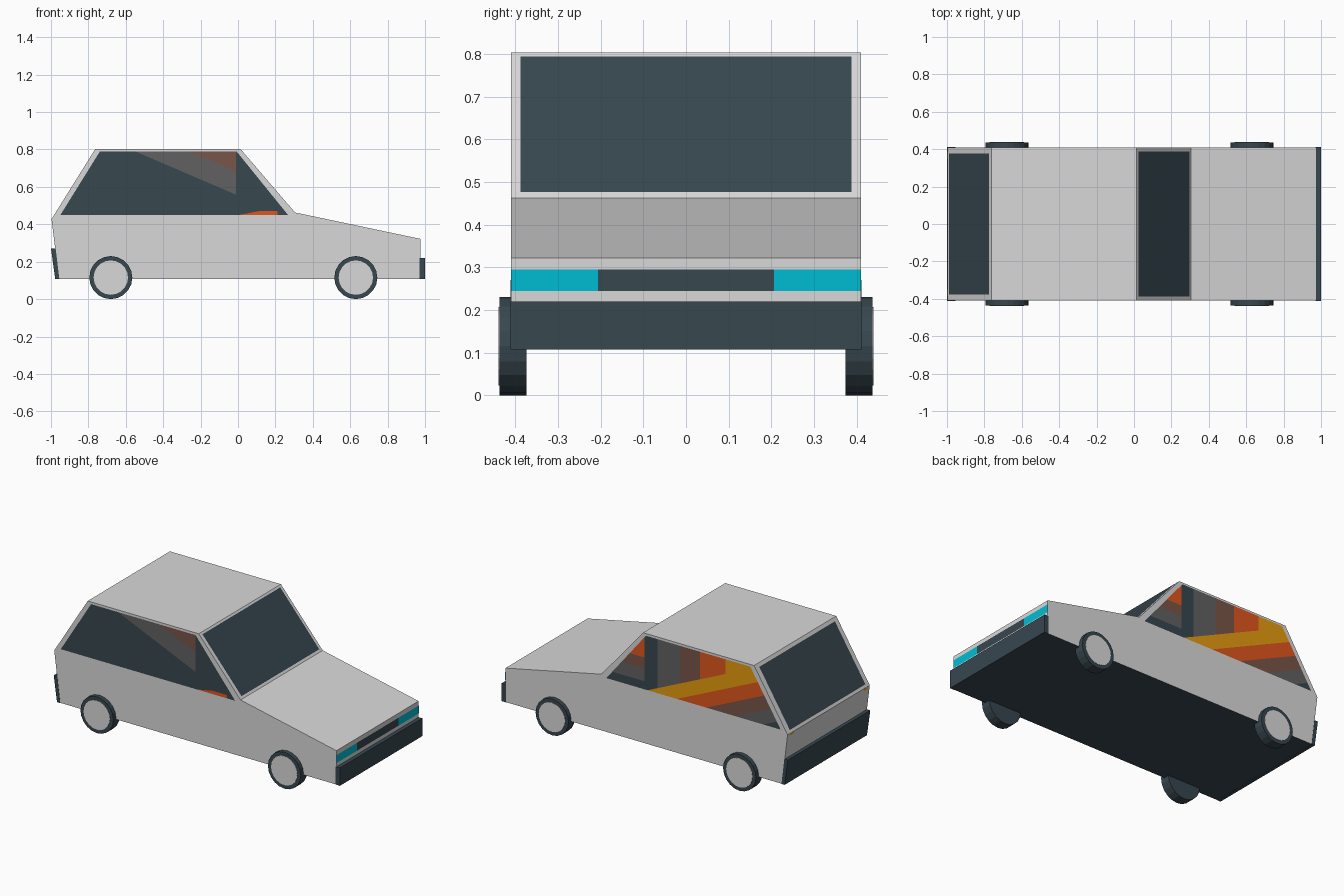
import bpy, bmesh, math
from mathutils import Vector, Matrix

if "Cube" in bpy.data.objects:
    bpy.data.objects.remove(bpy.data.objects["Cube"])


def material(name, hexcode):
    lin = []
    for i in (0, 2, 4):
        c = int(hexcode[i:i + 2], 16) / 255
        lin.append(c / 12.92 if c <= 0.04045 else ((c + 0.055) / 1.055) ** 2.4)
    m = bpy.data.materials.new(name)
    m.diffuse_color = (*lin, 1)
    m.use_nodes = True
    m.node_tree.nodes["Principled BSDF"].inputs["Base Color"].default_value = m.diffuse_color
    return m


PAINT = material("light grey paint", "D9D9D9")
DARK = material("dark slate", "37474F")
CYAN = material("cyan", "00BCD4")
YELLOW = material("amber", "EA9E10")
ORANGE = material("burnt orange", "E0561E")
BROWN = material("brown", "795548")
GREY = material("warm grey", "616161")


def finish(bm, name, mats):
    me = bpy.data.meshes.new(name)
    bm.to_mesh(me)
    bm.free()
    for m in mats:
        me.materials.append(m)
    ob = bpy.data.objects.new(name, me)
    bpy.context.collection.objects.link(ob)
    return ob


def prism(name, profile, half, mats, rule=None):
    """Extrude an x-z profile across the width of the car."""
    bm = bmesh.new()
    f = bm.faces.new([bm.verts.new((x, -half, z)) for x, z in profile])
    ext = bmesh.ops.extrude_face_region(bm, geom=[f])
    bmesh.ops.translate(bm, vec=(0, 2 * half, 0),
                        verts=[v for v in ext["geom"] if isinstance(v, bmesh.types.BMVert)])
    bmesh.ops.recalc_face_normals(bm, faces=bm.faces[:])
    if rule:
        for f in bm.faces:
            f.material_index = rule(f)
    return finish(bm, name, mats)


def panel(name, points, outward, mats, cuts=(), rule=None):
    """Flat painted panel, cut along planes and coloured by a rule."""
    bm = bmesh.new()
    f = bm.faces.new([bm.verts.new(p) for p in points])
    f.normal_update()
    if f.normal.dot(Vector(outward)) < 0:
        f.normal_flip()
    for co, no in cuts:
        bmesh.ops.bisect_plane(bm, geom=bm.verts[:] + bm.edges[:] + bm.faces[:],
                               plane_co=co, plane_no=no)
    if rule:
        for f in bm.faces:
            c = f.calc_center_median()
            f.material_index = mats.index(rule(c.x, c.z))
    return finish(bm, name, mats)


# Body shell with dark underside
W = 0.41
REAR_LOW, REAR_TOP = (-0.957, 0.108), (-0.997, 0.428)
ROOF_REAR, ROOF_FRONT = (-0.763, 0.803), (0.013, 0.803)
SCREEN_LOW = (0.305, 0.463)
prism("body", [REAR_LOW, REAR_TOP, ROOF_REAR, ROOF_FRONT, SCREEN_LOW,
               (0.975, 0.322), (0.975, 0.108)], W, [PAINT, DARK],
      lambda f: 1 if f.normal.z < -0.9 else 0)

# Bumpers
prism("front_bumper", [(0.97, 0.107), (1.0, 0.107), (1.0, 0.22), (0.97, 0.22)], W + 0.001, [DARK])
prism("rear_bumper", [(-0.955, 0.107), (-0.977, 0.107), (-1.0, 0.27), (-0.975, 0.27)], W + 0.001, [DARK])


# Front and rear glass on the sloping faces
def glass(name, low, top, t0, t1, half):
    a, b = Vector((low[0], 0, low[1])), Vector((top[0], 0, top[1]))
    d = b - a
    n = Vector((-d.z, 0, d.x)).normalized()
    if n.z < 0:
        n = -n
    p, q, w = a + d * t0 + n * 0.002, a + d * t1 + n * 0.002, Vector((0, half, 0))
    panel(name, [p - w, p + w, q + w, q - w], n, [DARK])


glass("windscreen", SCREEN_LOW, ROOF_FRONT, 0.035, 0.97, 0.388)
glass("rear_window", REAR_TOP, ROOF_REAR, 0.04, 0.95, 0.377)

# Side windows with painted bands
LOW = 0.449
OUTLINE = [(-0.95, LOW), (0.268, LOW), (-0.008, 0.79), (-0.738, 0.79)]


def striped(x, z):
    d = x + (z - LOW) / 0.456
    if d < -0.02:
        steps = [(-0.83, DARK), (-0.63, GREY), (-0.43, BROWN), (-0.225, ORANGE), (1, YELLOW)]
        return next(m for lim, m in steps if d < lim)
    if x < 0:
        steps = [(-0.565, YELLOW), (-0.385, ORANGE), (-0.25, BROWN), (-0.09, GREY), (1, DARK)]
        return next(m for lim, m in steps if x < lim)
    steps = [(0.5, DARK), (0.58, GREY), (0.65, BROWN), (1, ORANGE)]
    return next(m for lim, m in steps if z < lim)


def mostly_dark(x, z):
    f = x + (z - 0.79) / 0.43
    if x < -0.01 and f > -0.26:
        return BROWN
    if x < -0.01 and f > -0.55:
        return GREY
    if 0 < x < 0.21 and z < 0.47 and z - LOW < 0.19 * x:
        return ORANGE
    return DARK


BANDS = [DARK, GREY, BROWN, ORANGE, YELLOW]
diag = [((d, 0, LOW), (0.456, 0, 1)) for d in (-0.83, -0.63, -0.43, -0.225, -0.02)]
vert = [((x, 0, 0), (1, 0, 0)) for x in (-0.565, -0.385, -0.25, -0.09, 0)]
horiz = [((0, 0, z), (0, 0, 1)) for z in (0.5, 0.58, 0.65)]
panel("left_side_window", [(x, W + 0.002, z) for x, z in OUTLINE], (0, 1, 0),
      BANDS, diag + vert + horiz, striped)

cuts = [((f, 0, 0.79), (0.43, 0, 1)) for f in (-0.26, -0.55)]
cuts += [((x, 0, 0), (1, 0, 0)) for x in (-0.01, 0, 0.21)]
cuts += [((0, 0, 0.47), (0, 0, 1)), ((0, 0, LOW), (-0.19, 0, 1))]
panel("right_side_window", [(x, -W - 0.002, z) for x, z in OUTLINE], (0, -1, 0),
      BANDS, cuts, mostly_dark)


# Grille and headlights
def nose_strip(name, y0, y1, mat):
    panel(name, [(0.977, y0, 0.245), (0.977, y1, 0.245), (0.977, y1, 0.295), (0.977, y0, 0.295)],
          (1, 0, 0), [mat])


nose_strip("grille", -0.206, 0.206, DARK)
for side, label in ((1, "left"), (-1, "right")):
    nose_strip(label + "_headlight", side * 0.206, side * W, CYAN)
    # Small amber marks under the rear glass
    panel(label + "_rear_marker", [(-0.998, side * 0.35, 0.415), (-0.998, side * 0.385, 0.415),
                                   (-0.9985, side * 0.385, 0.428), (-0.9985, side * 0.35, 0.428)],
          (-1, 0, 0), [YELLOW])


# Wheels: dark tyre with a pale disc on the outer face
def disc(name, centre, radius, depth, mat):
    bm = bmesh.new()
    bmesh.ops.create_cone(bm, cap_ends=True, segments=20, radius1=radius, radius2=radius, depth=depth,
                          matrix=Matrix.Translation(centre) @ Matrix.Rotation(math.pi / 2, 4, 'X'))
    finish(bm, name, [mat])


for x, end in ((-0.68, "rear"), (0.63, "front")):
    for side, label in ((1, "left"), (-1, "right")):
        disc(f"{end}_{label}_tyre", (x, side * 0.4055, 0.115), 0.115, 0.063, DARK)
        disc(f"{end}_{label}_hub", (x, side * 0.436, 0.115), 0.092, 0.006, PAINT)
